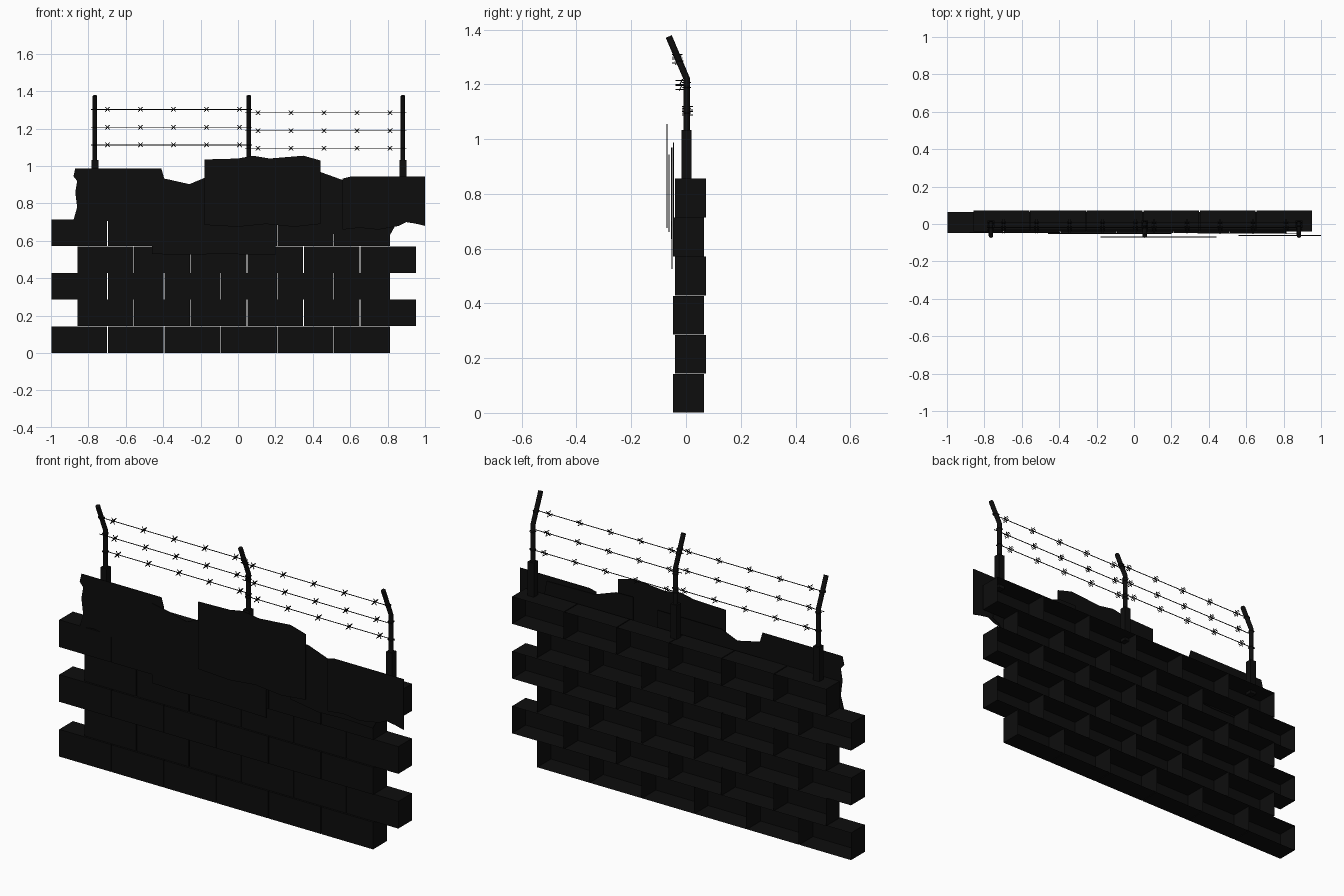
import bpy, bmesh, math
from mathutils import Vector

if "Cube" in bpy.data.objects:
    bpy.data.objects.remove(bpy.data.objects["Cube"])

black = bpy.data.materials.new("black_paint")
black.diffuse_color = (0.004, 0.004, 0.004, 1)
black.use_nodes = True
black.node_tree.nodes["Principled BSDF"].inputs["Base Color"].default_value = black.diffuse_color


def finish(bm, name):
    me = bpy.data.meshes.new(name)
    bm.to_mesh(me)
    bm.free()
    me.materials.append(black)
    ob = bpy.data.objects.new(name, me)
    bpy.context.collection.objects.link(ob)
    return ob


def box(bm, lo, hi, open_back=False):
    lo, hi = Vector(lo), Vector(hi)
    verts = bmesh.ops.create_cube(bm, size=1)["verts"]
    for v in verts:
        v.co = Vector([(lo[i] + hi[i]) / 2 + v.co[i] * (hi[i] - lo[i]) for i in range(3)])
    if open_back:
        back = [f for f in verts[0].link_faces[:] + verts[-1].link_faces[:]
                if f.calc_center_median().y > hi.y - 1e-5]
        bmesh.ops.delete(bm, geom=list(set(back)), context="FACES_ONLY")


def tube(bm, points, r, sides):
    # sweep a polygon along a path that lies in one plane or is straight
    pts = [Vector(p) for p in points]
    rings = []
    for i, p in enumerate(pts):
        a = (pts[i] - pts[i - 1]).normalized() if i else None
        b = (pts[i + 1] - pts[i]).normalized() if i < len(pts) - 1 else None
        t = ((a or b) + (b or a)).normalized()
        ref = Vector((1, 0, 0)) if abs(t.x) < 0.9 else Vector((0, 1, 0))
        u = t.cross(ref).normalized()
        w = t.cross(u)
        rings.append([bm.verts.new(p + r * (math.cos(k * math.tau / sides) * u
                      + math.sin(k * math.tau / sides) * w)) for k in range(sides)])
    for q, s in zip(rings, rings[1:]):
        for k in range(sides):
            n = (k + 1) % sides
            bm.faces.new((q[k], q[n], s[n], s[k]))
    bm.faces.new(rings[0][::-1])
    bm.faces.new(rings[-1])
    

# Six staggered courses of open-backed bricks
W, H, GAP = 0.3025, 0.1428, 0.002
bm = bmesh.new()
for row in range(6):
    odd = row % 2
    x0, y0 = (-0.86, -0.04) if odd else (-1.0, -0.048)
    for i in range(6):
        x = x0 + i * W
        box(bm, (x + GAP, y0, row * H + GAP * 0.3),
            (x + W - GAP, y0 + 0.113, (row + 1) * H - GAP * 0.3), True)
finish(bm, "brick_wall")

# Thin broken plaster sheets on the upper front
sheets = {
    "plaster_left": (-0.046, [(-.87, .987), (-.41, .987), (-.395, .935), (-.405, .90), (-.40, .72),
                              (-.55, .705), (-.70, .705), (-.80, .72), (-.88, .71), (-.86, .78),
                              (-.87, .86), (-.86, .92), (-.88, .945)]),
    "plaster_back_left": (-0.051, [(-.46, .945), (-.38, .93), (-.26, .903), (-.17, .94), (.20, .94),
                                   (.20, .525), (-.10, .53), (-.30, .525), (-.46, .53)]),
    "plaster_back_right": (-0.052, [(.34, .97), (.44, .968), (.56, .925), (.84, .92), (.88, .70),
                                    (.84, .68), (.815, .635), (.65, .64), (.50, .635), (.34, .66)]),
    "plaster_middle": (-0.069, [(-.18, 1.035), (0, 1.04), (.08, 1.055), (.17, 1.04), (.35, 1.055),
                                (.44, 1.03), (.44, .69), (.30, .675), (.15, .69), (.0, .675),
                                (-.18, .685)]),
    "plaster_right": (-0.062, [(.56, .933), (.60, .943), (1.0, .943), (1.0, .68), (.95, .692),
                               (.90, .70), (.86, .68), (.75, .66), (.65, .67), (.56, .66)]),
}
for name, (y, outline) in sheets.items():
    bm = bmesh.new()
    face = bm.faces.new([bm.verts.new((x, y - 0.002, z)) for x, z in outline])
    ext = bmesh.ops.extrude_face_region(bm, geom=[face], use_keep_orig=True)
    for g in ext["geom"]:
        if isinstance(g, bmesh.types.BMVert):
            g.co.y += 0.004
    bmesh.ops.recalc_face_normals(bm, faces=bm.faces)
    finish(bm, name)

# Fence posts: square socket and a bent round pole
posts = (-0.765, 0.058, 0.882)
for i, x in enumerate(posts):
    bm = bmesh.new()
    box(bm, (x - 0.018, -0.016, 0.84), (x + 0.018, 0.02, 1.033))
    finish(bm, f"post_socket_{i + 1}")
    bm = bmesh.new()
    tube(bm, [(x, 0.002, 1.0), (x, 0.002, 1.222), (x, -0.063, 1.375)], 0.012, 12)
    bmesh.ops.recalc_face_normals(bm, faces=bm.faces)
    pole = finish(bm, f"post_pole_{i + 1}")
    for p in pole.data.polygons:
        p.use_smooth = len(p.vertices) == 4


def barb(bm, x, y, z):
    # crossed strands with two spikes reaching front and back
    for s in (-1, 1):
        tube(bm, [(x - 0.012, y - 0.006 * s, z - 0.012 * s),
                  (x + 0.012, y + 0.006 * s, z + 0.012 * s)], 0.002, 5)
        tube(bm, [(x + 0.004 * s, y - 0.02, z + 0.007 * s),
                  (x + 0.004 * s, y + 0.02, z + 0.007 * s)], 0.002, 5)


def loop(bm, x, y, z):
    # wire wrapped around a pole
    n, r = 12, 0.015
    for k in range(n):
        a, b = k * math.tau / n, (k + 1) * math.tau / n
        tube(bm, [(x + r * math.cos(a), y + r * math.sin(a), z),
                  (x + r * math.cos(b), y + r * math.sin(b), z)], 0.002, 4)


# Barbed wire: three strands in each bay
for bay in range(2):
    xa, xb = posts[bay], posts[bay + 1]
    drop = 0.018 * bay
    for k, (z, y) in enumerate(((1.303, -0.032), (1.207, -0.019), (1.113, 0.006))):
        z -= drop
        bm = bmesh.new()
        tube(bm, [(xa - 0.02, y, z), (xb + 0.018, y, z)], 0.0022, 6)
        for j in range(5):
            barb(bm, (-0.698 if bay == 0 else 0.107) + 0.1765 * j, y, z)
        py = 0.002 - 0.425 * max(0, z - 1.222)
        for x in (xa, xb):
            loop(bm, x, py, z)
        bmesh.ops.recalc_face_normals(bm, faces=bm.faces)
        finish(bm, f"barbed_wire_{bay + 1}_{k + 1}")
